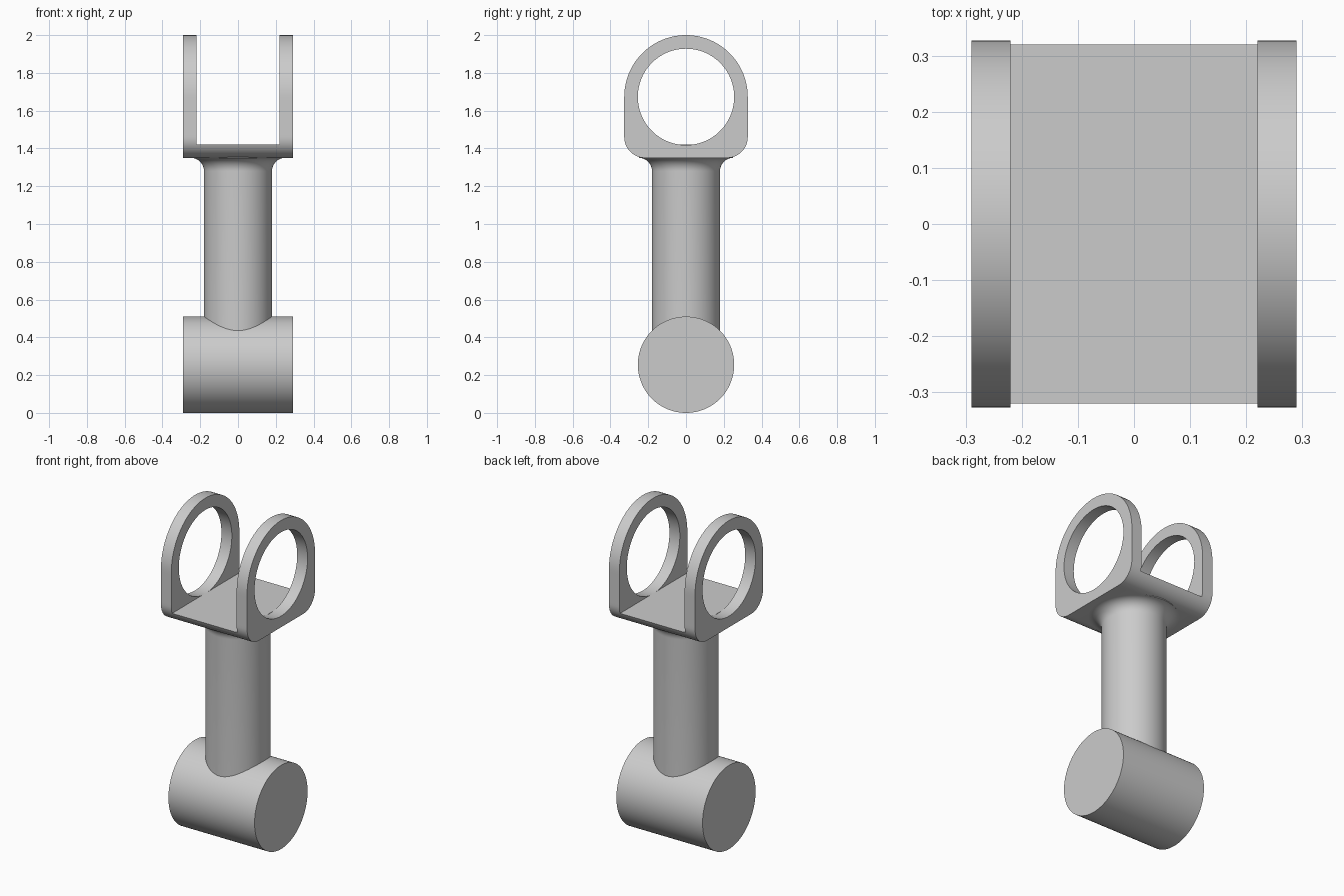
import bpy, bmesh
from math import sin, cos, pi, hypot, radians
from mathutils import Vector, Matrix

if "Cube" in bpy.data.objects:
    bpy.data.objects.remove(bpy.data.objects["Cube"], do_unlink=True)

GREY = (0.6, 0.6, 0.6, 1)
mat = bpy.data.materials.new("plain grey")
mat.use_nodes = True
mat.diffuse_color = GREY
mat.node_tree.nodes["Principled BSDF"].inputs["Base Color"].default_value = GREY

HALF = 0.29          # half width of the fork and the foot
INNER = 0.22         # inner side of the fork arms
R_OUT, R_HOLE = 0.327, 0.255
EYE_Z = 2 - R_OUT    # centre of the arm holes
BASE, FLOOR = 1.35, 1.42
CORNER = 0.11


def finish(name, bm):
    bmesh.ops.recalc_face_normals(bm, faces=bm.faces)
    mesh = bpy.data.meshes.new(name)
    bm.to_mesh(mesh)
    bm.free()
    obj = bpy.data.objects.new(name, mesh)
    bpy.context.collection.objects.link(obj)
    mesh.materials.append(mat)
    bpy.ops.object.select_all(action='DESELECT')
    obj.select_set(True)
    bpy.context.view_layer.objects.active = obj
    bpy.ops.object.shade_smooth_by_angle(angle=radians(30))
    return obj


def arc(cy, cz, r, a0, a1, n):
    angles = [a0 + (a1 - a0) * i / n for i in range(n + 1)]
    return [Vector((cy + r * cos(a), cz + r * sin(a))) for a in angles]


def corners():
    y, z = R_OUT - CORNER, BASE + CORNER
    return (arc(-y, z, CORNER, pi, 1.5 * pi, 12),
            arc(y, z, CORNER, 1.5 * pi, 2 * pi, 12))


def line(a, b, n):
    # interior points of a straight stretch
    return [a.lerp(b, i / n) for i in range(1, n)]


def arm_outline():
    top = arc(0, EYE_Z, R_OUT, 0, pi, 48)
    left, right = corners()
    return (top + line(top[-1], left[0], 12) + left
            + line(left[-1], right[0], 24) + right
            + line(right[-1], top[0], 12))


# Fork arms: arched plates with a round hole
def arm(name, x0, x1):
    outer = arm_outline()
    eye = Vector((0, EYE_Z))
    inner = [eye + (p - eye).normalized() * R_HOLE for p in outer]
    bm = bmesh.new()
    loops = [[bm.verts.new((x, p.x, p.y)) for p in pts]
             for x, pts in ((x0, outer), (x1, outer), (x1, inner), (x0, inner))]
    n = len(outer)
    for k in range(4):
        a, b = loops[k], loops[(k + 1) % 4]
        for i in range(n):
            j = (i + 1) % n
            bm.faces.new((a[i], a[j], b[j], b[i]))
    finish(name, bm)


arm("left_fork_arm", INNER, HALF)
arm("right_fork_arm", -HALF, -INNER)

# Fork floor: the lower rounded strip between the arms
left, right = corners()
edge = R_OUT - CORNER + (CORNER ** 2 - (BASE + CORNER - FLOOR) ** 2) ** 0.5
section = ([Vector((-edge, FLOOR))] + [p for p in left + right if p.y < FLOOR]
           + [Vector((edge, FLOOR))])
bm = bmesh.new()
face = bm.faces.new([bm.verts.new((-INNER, p.x, p.y)) for p in section])
ext = bmesh.ops.extrude_face_region(bm, geom=[face], use_keep_orig=True)
bmesh.ops.translate(bm, vec=(2 * INNER, 0, 0),
                    verts=[v for v in ext["geom"] if isinstance(v, bmesh.types.BMVert)])
finish("fork_floor", bm)

# Stem: a turned post that flares into the fork floor
STEM, FLARE = 0.18, 0.07
profile = [Vector((STEM, 0.3))]
profile += arc(STEM + FLARE, BASE - FLARE, FLARE, pi, pi / 2, 12)
profile += [Vector((STEM + FLARE, BASE + 0.008))]
SIDES = 96
bm = bmesh.new()
rings = [[bm.verts.new((p.x * cos(2 * pi * i / SIDES), p.x * sin(2 * pi * i / SIDES), p.y))
          for i in range(SIDES)] for p in profile]
for a, b in zip(rings, rings[1:]):
    for i in range(SIDES):
        j = (i + 1) % SIDES
        bm.faces.new((a[i], a[j], b[j], b[i]))
bm.faces.new(rings[0])
bm.faces.new(rings[-1])
finish("stem", bm)

# Foot: a solid cross cylinder
bm = bmesh.new()
bmesh.ops.create_cone(bm, cap_ends=True, segments=128, radius1=R_HOLE, radius2=R_HOLE,
                      depth=2 * HALF,
                      matrix=Matrix.Translation((0, 0, R_HOLE)) @ Matrix.Rotation(pi / 2, 4, 'Y'))
finish("cross_cylinder", bm)
